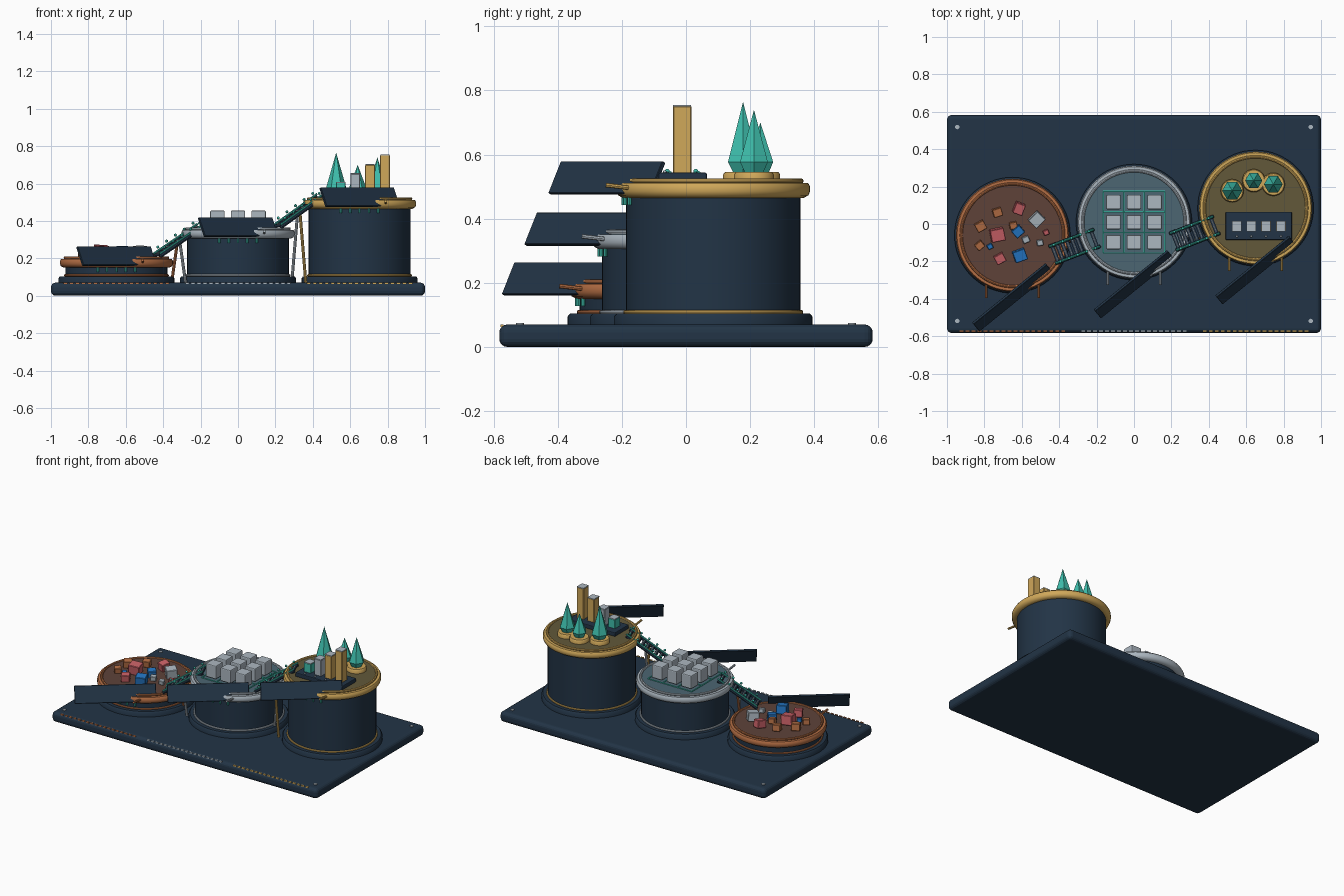
import bpy, bmesh, math
from mathutils import Vector

if "Cube" in bpy.data.objects:
    bpy.data.objects.remove(bpy.data.objects["Cube"])


def mat(name, r, g, b):
    m = bpy.data.materials.new(name)
    lin = [((c / 255 + 0.055) / 1.055) ** 2.4 if c > 10 else c / 3294 for c in (r, g, b)]
    m.diffuse_color = (*lin, 1)
    m.use_nodes = True
    m.node_tree.nodes["Principled BSDF"].inputs["Base Color"].default_value = m.diffuse_color
    return m


NAVY = mat("navy", 34, 52, 70)
BRONZE = mat("bronze", 180, 110, 68)
SILVER = mat("silver", 172, 183, 192)
GOLD = mat("gold", 208, 168, 90)
TEAL = mat("teal", 62, 190, 172)
RED = mat("red", 200, 96, 102)
BLUE = mat("blue", 36, 118, 196)
BROWN = mat("dark brown", 94, 66, 57)
SLATE = mat("slate", 76, 102, 114)
OLIVE = mat("olive", 98, 88, 58)


def finish(name, m, smooth=False, bevel=0, segments=2):
    o = bpy.context.object
    o.name = name
    o.data.materials.append(m)
    if smooth:
        bpy.ops.object.shade_smooth_by_angle(angle=math.radians(40))
    if bevel:
        b = o.modifiers.new("bevel", 'BEVEL')
        b.width, b.segments = bevel, segments
    return o


def box(name, m, loc, size, rot=(0, 0, 0), bevel=0, segments=2):
    bpy.ops.mesh.primitive_cube_add(size=1, location=loc, rotation=rot)
    bpy.context.object.scale = size
    bpy.ops.object.transform_apply(location=False, rotation=False, scale=True)
    return finish(name, m, False, bevel, segments)


def rod(name, m, a, b, r, verts=8):
    a, b = Vector(a), Vector(b)
    d = b - a
    bpy.ops.mesh.primitive_cylinder_add(vertices=verts, radius=r, depth=d.length, location=(a + b) / 2,
                                        rotation=d.to_track_quat('Z', 'Y').to_euler())
    return finish(name, m, True)


def lathe(name, m, profile, loc, n=64, smooth=True):
    """Spin a closed (radius, height) profile around z."""
    bm = bmesh.new()
    rings = []
    for r, z in profile:
        if r < 1e-5:
            rings.append([bm.verts.new((0, 0, z))] * n)
        else:
            rings.append([bm.verts.new((r * math.cos(2 * math.pi * i / n), r * math.sin(2 * math.pi * i / n), z))
                          for i in range(n)])
    for p, q in zip(rings, rings[1:]):
        for i in range(n):
            j = (i + 1) % n
            f = list(dict.fromkeys((p[i], p[j], q[j], q[i])))
            if len(f) > 2:
                bm.faces.new(f)
    bmesh.ops.recalc_face_normals(bm, faces=bm.faces)
    me = bpy.data.meshes.new(name)
    bm.to_mesh(me)
    bm.free()
    o = bpy.data.objects.new(name, me)
    bpy.context.collection.objects.link(o)
    bpy.ops.object.select_all(action='DESELECT')
    bpy.context.view_layer.objects.active = o
    o.select_set(True)
    o.location = loc
    return finish(name, m, smooth)


def torus(name, m, loc, r, minor):
    bpy.ops.mesh.primitive_torus_add(major_segments=64, minor_segments=8, major_radius=r,
                                     minor_radius=minor, location=loc)
    return finish(name, m, True)


def bead(name, m, loc, r):
    bpy.ops.mesh.primitive_uv_sphere_add(segments=8, ring_count=6, radius=r, location=loc)
    return finish(name, m, True)


# Base board with corner screws
box("base_board", NAVY, (0, 0, 0.035), (2, 1.165, 0.07), bevel=0.025, segments=4)
for sx in (-1, 1):
    for sy in (-1, 1):
        rod("corner_screw", SILVER, (sx * 0.945, sy * 0.518, 0.065), (sx * 0.945, sy * 0.518, 0.074), 0.012, 12)

# Three round podiums: plinth, drum, metal rim, coloured top
for label, cx, cy, top, metal, disc in (("low", -0.65, -0.06, 0.21, BRONZE, BROWN),
                                        ("middle", 0, 0.01, 0.365, SILVER, SLATE),
                                        ("high", 0.65, 0.085, 0.525, GOLD, OLIVE)):
    c = (cx, cy, 0)
    lathe(label + "_plinth", NAVY, [(0, 0.06), (0.31, 0.06), (0.31, 0.094), (0.302, 0.104), (0, 0.104)], c)
    lathe(label + "_drum", NAVY, [(0, 0.1), (0.272, 0.1), (0.272, top - 0.04), (0, top - 0.04)], c)
    torus(label + "_foot_ring", metal, (cx, cy, 0.109), 0.275, 0.006)
    lathe(label + "_rim", metal, [(0.262, top - 0.06), (0.282, top - 0.06), (0.297, top - 0.052),
                                  (0.302, top - 0.04), (0.302, top - 0.024), (0.296, top - 0.014),
                                  (0.262, top - 0.014)], c)
    lathe(label + "_top_disc", disc, [(0, top - 0.03), (0.278, top - 0.03), (0.278, top - 0.007), (0, top - 0.007)], c)
    torus(label + "_lip", metal, (cx, cy, top - 0.007), 0.274, 0.008)
    # Tilted sign board and its pegs
    box(label + "_sign_board", NAVY, (cx, cy - 0.332, top + 0.002), (0.505, 0.014, 0.112),
        (math.radians(-27), 0, math.radians(39)), 0.002, 1)
    for s in (-1, 1):
        rod(label + "_sign_peg", metal, (cx + s * 0.14, cy - 0.25, top - 0.03), (cx + s * 0.14, cy - 0.335, top - 0.02), 0.007)
    # Small lights under the front of the rim
    for i in range(-2, 3):
        x = i * 0.05
        rod(label + "_rim_light", TEAL, (cx + x, cy - math.sqrt(0.28 ** 2 - x * x), top - 0.083),
            (cx + x, cy - math.sqrt(0.28 ** 2 - x * x), top - 0.055), 0.006)
    # Row of dashes on the front edge of the base
    for i in range(18):
        box(label + "_edge_dash", metal, (cx - 0.272 + i * 0.032, -0.574, 0.066), (0.02, 0.008, 0.008))

# Loose rubble on the low podium: x, y, size, turn
for m, items in ((BRONZE, ((-0.73, 0.062, 0.05, 0.3), (-0.82, -0.012, 0.055, 0.5), (-0.645, -0.008, 0.042, 0.2),
                           (-0.825, -0.115, 0.045, 0.7))),
                 (RED, ((-0.615, 0.083, 0.06, 1.2), (-0.73, -0.058, 0.075, 0.2), (-0.717, -0.185, 0.055, 0.5),
                        (-0.47, -0.045, 0.03, 0.4))),
                 (BLUE, ((-0.62, -0.04, 0.055, 0.7), (-0.77, -0.12, 0.03, 0.5), (-0.61, -0.168, 0.068, 0.35))),
                 (SILVER, ((-0.52, 0.024, 0.07, 0.8), (-0.578, -0.083, 0.038, 0.4), (-0.503, -0.1, 0.034, 0.2)))):
    for x, y, s, a in items:
        h = s * 0.85
        box("rubble_block", m, (x, y, 0.205 + h / 2), (s, s * 0.9, h), (0.12, 0.1 - a * 0.2, a), 0.003, 1)

# Ordered blocks and light grid on the middle podium
for i in (-1, 0, 1):
    for j in (-1, 0, 1):
        box("ordered_block", SILVER, (i * 0.11, 0.01 + j * 0.107, 0.41), (0.077, 0.077, 0.09), bevel=0.006)
for k in (-0.165, -0.055, 0.055, 0.165):
    rod("grid_line", TEAL, (k, -0.155, 0.362), (k, 0.175, 0.362), 0.004, 6)
    rod("grid_line", TEAL, (-0.165, 0.01 + k, 0.362), (0.165, 0.01 + k, 0.362), 0.004, 6)

# Crystals on round stands
for x, y, tip, r in ((0.525, 0.178, 0.765, 0.054), (0.64, 0.232, 0.7, 0.046), (0.745, 0.212, 0.74, 0.05)):
    lathe("crystal_stand", GOLD, [(0, 0.515), (0.062, 0.515), (0.062, 0.538), (0.057, 0.545), (0, 0.545)], (x, y, 0), 24)
    lathe("crystal", TEAL, [(0, 0.543), (r * 0.65, 0.543), (r, 0.577), (0, tip)], (x, y, 0), 6, False)

# Bar chart on its plate
box("chart_plate", NAVY, (0.667, -0.01, 0.53), (0.355, 0.15, 0.028), bevel=0.005)
for x, h, m in ((0.55, 0.605, TEAL), (0.627, 0.652, SILVER), (0.706, 0.7, GOLD), (0.786, 0.752, GOLD)):
    box("chart_bar", m, (x, -0.012, (0.54 + h) / 2), (0.052, 0.058, h - 0.54), bevel=0.003, segments=1)
    box("chart_bar_cap", SILVER, (x, -0.012, h), (0.05, 0.056, 0.006))
    bead("chart_stud", SILVER, (x, -0.066, 0.545), 0.006)

# Stair bridges between podiums with rails, lights and trestle legs
for label, a, b, m1, m2 in (("lower", (-0.435, -0.165, 0.21), (-0.2, -0.075, 0.37), BRONZE, SILVER),
                            ("upper", (0.21, -0.095, 0.365), (0.44, -0.005, 0.53), SILVER, GOLD)):
    a, b = Vector(a), Vector(b)
    d = b - a
    ang = math.atan2(d.y, d.x)
    side = Vector((-math.sin(ang), math.cos(ang), 0)) * 0.048
    up = Vector((0, 0, 1))
    for s in (-1, 1):
        rod(label + "_bridge_beam", NAVY, a + side * s, b + side * s, 0.01)
        rod(label + "_bridge_rail", TEAL, a + side * s + up * 0.014, b + side * s + up * 0.014, 0.006)
        for i in range(5):
            bead(label + "_bridge_light", TEAL, a + d * (i + 0.5) / 5 + side * s + up * 0.034, 0.008)
    for i in range(9):
        p = a + d * (i + 0.5) / 9
        box(label + "_bridge_step", NAVY, p, (0.02, 0.096, 0.012), (0, 0, ang))
        rod(label + "_step_edge", SILVER, p - side * 0.75 + up * 0.008, p + side * 0.75 + up * 0.008, 0.003, 6)
    mid = (a + b) / 2
    for s, m in ((-1, m1), (1, m2)):
        rod(label + "_bridge_leg", m, (mid.x + s * 0.038, mid.y - s * 0.03, 0.065),
            (mid.x + s * 0.006, mid.y - s * 0.03, mid.z), 0.008)
